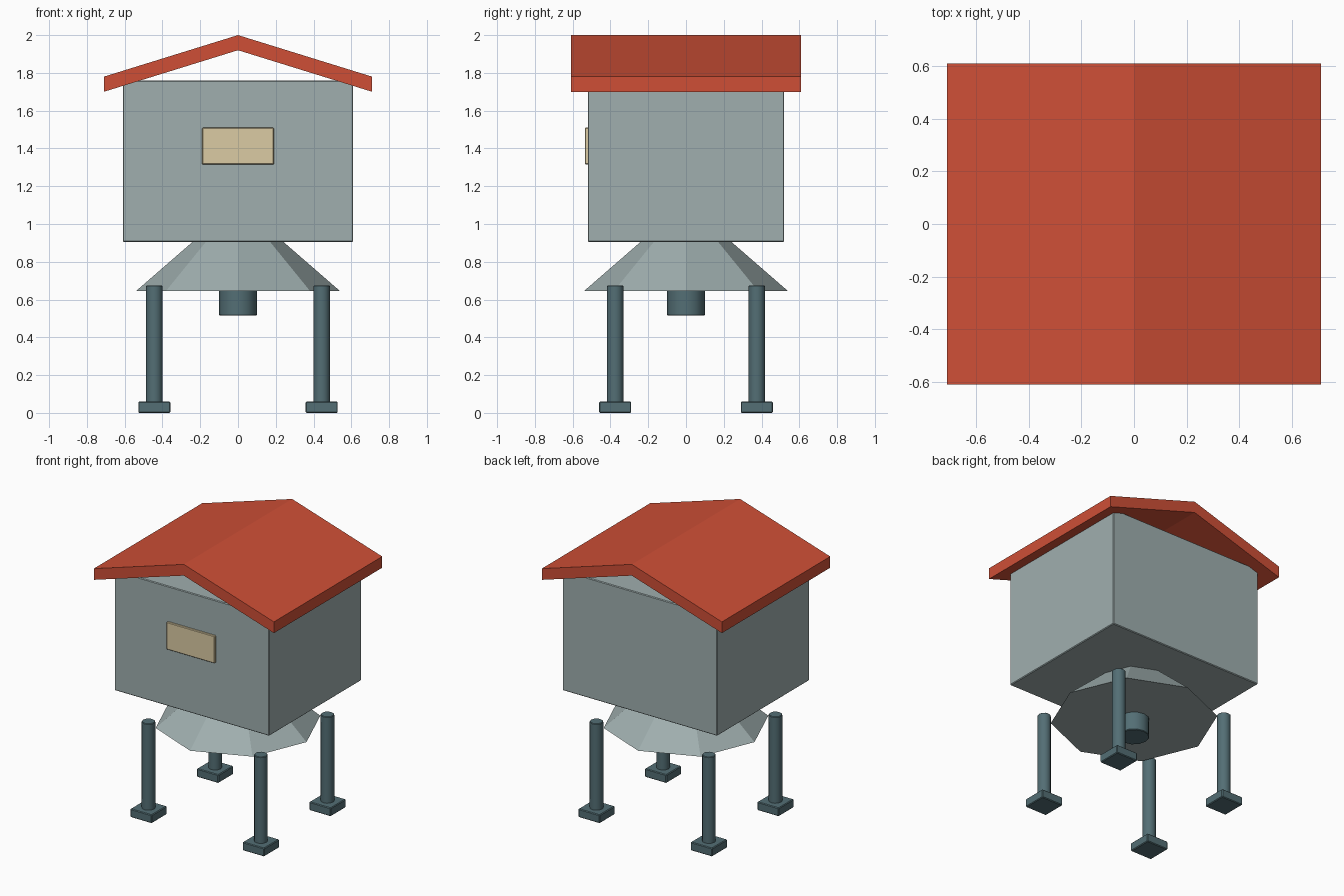
import bpy, bmesh
from math import radians

if "Cube" in bpy.data.objects:
    bpy.data.objects.remove(bpy.data.objects["Cube"])


def material(name, rgb):
    m = bpy.data.materials.new(name)
    m.diffuse_color = (*[(c / 255) ** 2.2 for c in rgb], 1)
    m.use_nodes = True
    m.node_tree.nodes["Principled BSDF"].inputs["Base Color"].default_value = m.diffuse_color
    return m


BODY = material("pale_grey", (158, 173, 173))
STEEL = material("dark_steel", (84, 110, 116))
ROOF = material("roof_red", (205, 80, 57))
CREAM = material("cream", (218, 202, 162))


def finish(ob, name, mat, bevel=0):
    ob.name = name
    ob.data.materials.append(mat)
    if bevel:
        b = ob.modifiers.new("soft_edges", 'BEVEL')
        b.width, b.segments, b.limit_method = bevel, 1, 'ANGLE'
        b.angle_limit = radians(50)
    return ob


def box(name, lo, hi, mat, bevel=0):
    bpy.ops.mesh.primitive_cube_add(size=1, location=[(a + b) / 2 for a, b in zip(lo, hi)])
    ob = bpy.context.object
    ob.scale = [b - a for a, b in zip(lo, hi)]
    bpy.ops.object.transform_apply(location=False, rotation=False, scale=True)
    return finish(ob, name, mat, bevel)


def tube(name, x, y, z0, z1, r0, r1, sides, mat, bevel=0, smooth=False):
    bpy.ops.mesh.primitive_cone_add(vertices=sides, radius1=r0, radius2=r1, depth=z1 - z0,
                                    location=(x, y, (z0 + z1) / 2))
    ob = bpy.context.object
    if smooth:
        bpy.ops.object.shade_smooth_by_angle(angle=radians(35))
    return finish(ob, name, mat, bevel)


# Main housing and front panel
box("housing", (-0.61, -0.52, 0.905), (0.61, 0.52, 1.76), BODY, 0.005)
box("front_panel", (-0.19, -0.535, 1.315), (0.19, -0.515, 1.51), CREAM, 0.004)

# Open gable roof: chevron profile extruded front to back
profile = [(-0.71, 1.70), (0, 1.92), (0.71, 1.70), (0.71, 1.78), (0, 2.0), (-0.71, 1.78)]
bm = bmesh.new()
face = bm.faces.new([bm.verts.new((x, -0.61, z)) for x, z in profile])
ext = bmesh.ops.extrude_face_region(bm, geom=[face])
bmesh.ops.translate(bm, vec=(0, 1.22, 0),
                    verts=[g for g in ext["geom"] if isinstance(g, bmesh.types.BMVert)])
bmesh.ops.recalc_face_normals(bm, faces=bm.faces)
mesh = bpy.data.meshes.new("roof")
bm.to_mesh(mesh)
bm.free()
roof = bpy.data.objects.new("roof", mesh)
bpy.context.collection.objects.link(roof)
finish(roof, "roof", ROOF)

# Flared eight-sided skirt and outlet below the housing
tube("skirt", 0, 0, 0.645, 0.91, 0.54, 0.235, 8, BODY)
tube("outlet", 0, 0, 0.515, 0.70, 0.10, 0.10, 12, STEEL, 0.004, True)

# Four legs with square feet
for side, sx in (("left", -1), ("right", 1)):
    for end, sy in (("front", -1), ("back", 1)):
        x, y = 0.443 * sx, 0.375 * sy
        tube(f"{end}_{side}_leg", x, y, 0.03, 0.675, 0.044, 0.044, 12, STEEL, 0.004, True)
        box(f"{end}_{side}_foot", (x - 0.085, y - 0.085, 0), (x + 0.085, y + 0.085, 0.06),
            STEEL, 0.005)
